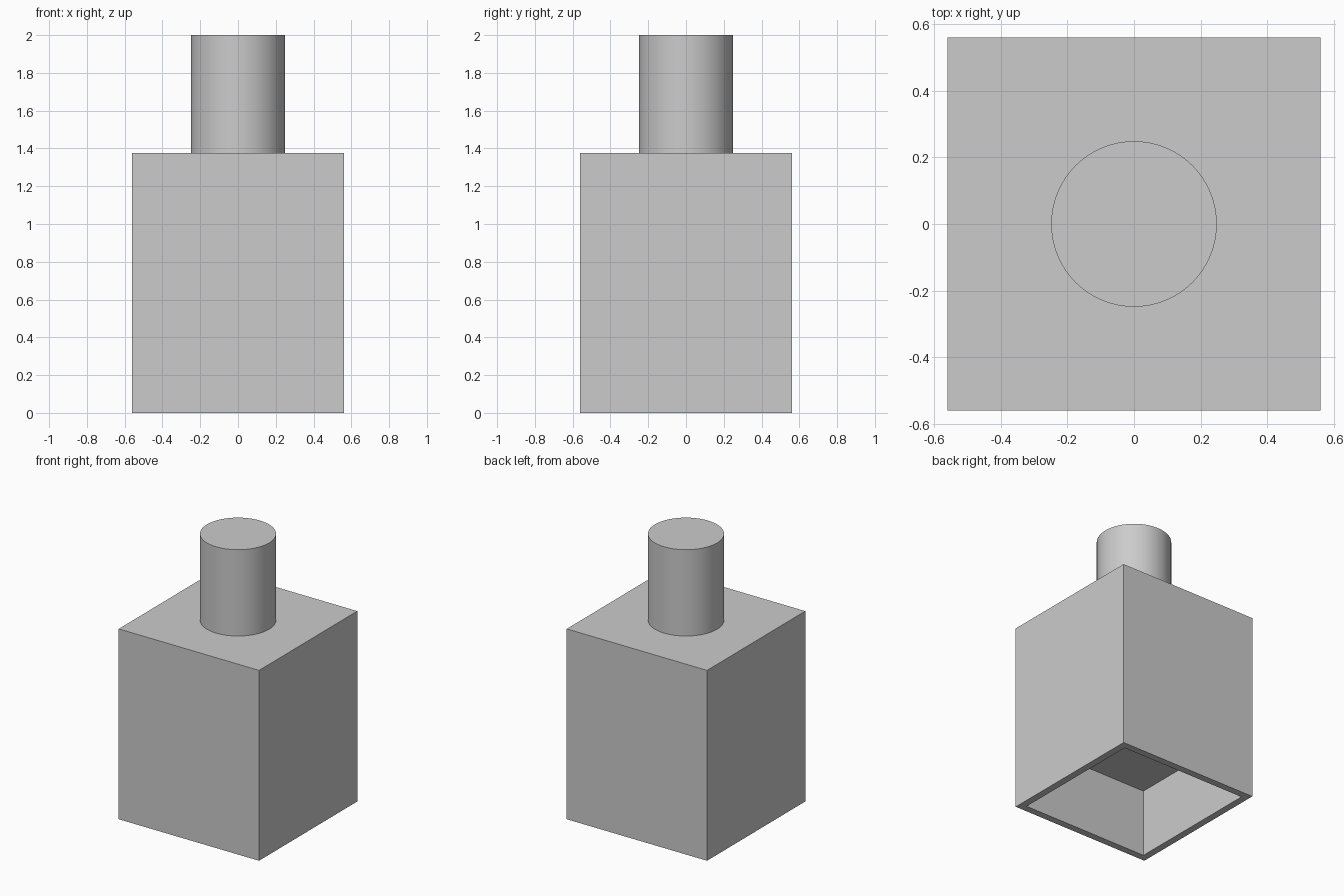
import bpy
import bmesh

old = bpy.data.objects.get("Cube")
if old:
    bpy.data.objects.remove(old, do_unlink=True)

HALF = 0.561      # half width of the body
BODY_TOP = 1.376
WALL = 0.073      # rim width around the recess
DEPTH = 0.495     # depth of the recess
RADIUS = 0.249
TOP = 2.0

grey = bpy.data.materials.new("plain_grey")
grey.use_nodes = True
colour = (0.6, 0.6, 0.6, 1)
grey.diffuse_color = colour
grey.node_tree.nodes["Principled BSDF"].inputs["Base Color"].default_value = colour


def add_object(name, bm):
    mesh = bpy.data.meshes.new(name)
    bm.to_mesh(mesh)
    bm.free()
    mesh.materials.append(grey)
    obj = bpy.data.objects.new(name, mesh)
    bpy.context.collection.objects.link(obj)
    return obj


# Square body with a blind recess pushed up into its underside
bm = bmesh.new()
bmesh.ops.create_cube(bm, size=1)
bmesh.ops.translate(bm, verts=bm.verts, vec=(0, 0, 0.5))
bmesh.ops.scale(bm, verts=bm.verts, vec=(2 * HALF, 2 * HALF, BODY_TOP))
bm.normal_update()
base = min(bm.faces, key=lambda f: f.calc_center_median().z)
bmesh.ops.inset_region(bm, faces=[base], thickness=WALL)
ceiling = bmesh.ops.extrude_discrete_faces(bm, faces=[base])["faces"][0]
bmesh.ops.translate(bm, verts=ceiling.verts, vec=(0, 0, DEPTH))
bmesh.ops.recalc_face_normals(bm, faces=bm.faces)
add_object("hollow_body", bm)

# Round stem standing on the body
bm = bmesh.new()
bmesh.ops.create_cone(bm, cap_ends=True, segments=64, radius1=RADIUS,
                      radius2=RADIUS, depth=TOP - BODY_TOP)
bmesh.ops.translate(bm, verts=bm.verts, vec=(0, 0, (TOP + BODY_TOP) / 2))
stem = add_object("round_stem", bm)
bpy.ops.object.select_all(action="DESELECT")
stem.select_set(True)
bpy.context.view_layer.objects.active = stem
bpy.ops.object.shade_smooth_by_angle()
